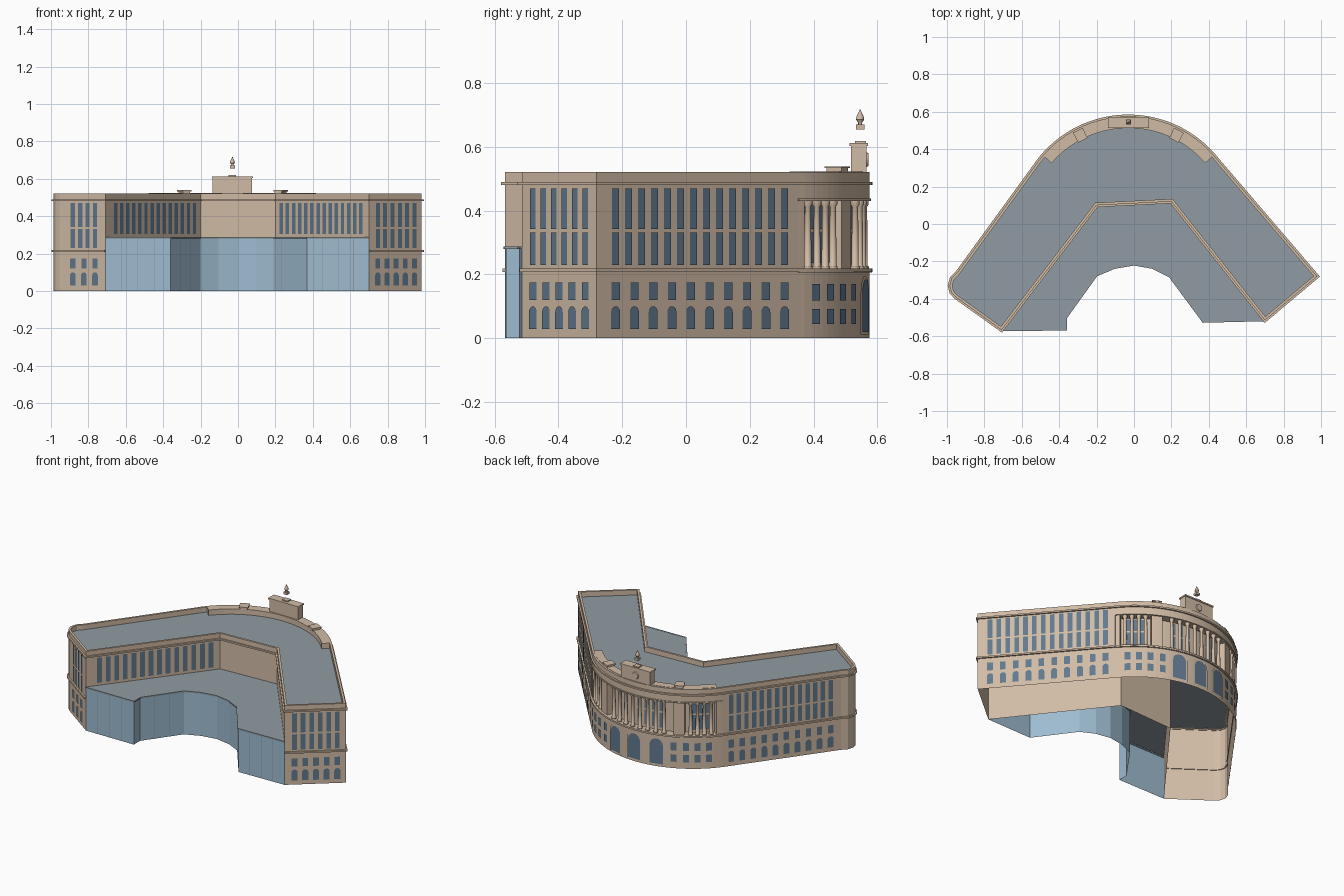
import bpy, bmesh, math
from mathutils import Vector

cube = bpy.data.objects.get("Cube")
if cube:
    bpy.data.objects.remove(cube)


def material(name, rgb):
    m = bpy.data.materials.new(name)
    m.use_nodes = True
    m.diffuse_color = (*rgb, 1)
    m.node_tree.nodes["Principled BSDF"].inputs["Base Color"].default_value = (*rgb, 1)
    return m


STONE = material("warm stone", (0.64, 0.5, 0.38))
ROOF = material("grey roof", (0.28, 0.33, 0.36))
GLASS = material("pale blue glass", (0.34, 0.5, 0.63))
PANE = material("slate window", (0.12, 0.19, 0.27))


def finish(name, bm, mat, recalc=True, smooth=False):
    if recalc:
        bmesh.ops.recalc_face_normals(bm, faces=bm.faces)
    me = bpy.data.meshes.new(name)
    bm.to_mesh(me)
    bm.free()
    me.materials.append(mat)
    ob = bpy.data.objects.new(name, me)
    bpy.context.collection.objects.link(ob)
    if smooth:
        bpy.ops.object.select_all(action="DESELECT")
        ob.select_set(True)
        bpy.context.view_layer.objects.active = ob
        bpy.ops.object.shade_smooth_by_angle(angle=math.radians(40))
    return ob


def normal(a, b):
    d = (b - a).normalized()
    return Vector((d.y, -d.x))


def offset(path, d, closed):
    """Move a counter-clockwise path outward by d with mitred corners."""
    out, n = [], len(path)
    for i, p in enumerate(path):
        ns = []
        if closed or i > 0:
            ns.append(normal(path[i - 1], p))
        if closed or i < n - 1:
            ns.append(normal(p, path[(i + 1) % n]))
        a, b = ns[0], ns[-1]
        out.append(p + (a + b) * d / (1 + a.dot(b)))
    return out


def sweep(name, path, d0, d1, z0, z1, closed=False, mat=STONE):
    """Rectangular moulding that follows a path."""
    bm = bmesh.new()
    a, b = offset(path, d0, closed), offset(path, d1, closed)
    rows = [[bm.verts.new((p.x, p.y, z)) for p, z in ((s, z0), (t, z0), (t, z1), (s, z1))]
            for s, t in zip(a, b)]
    n = len(rows)
    for i in range(n if closed else n - 1):
        r, q = rows[i], rows[(i + 1) % n]
        for k in range(4):
            j = (k + 1) % 4
            bm.faces.new((r[k], q[k], q[j], r[j]))
    if not closed:
        bm.faces.new(rows[0])
        bm.faces.new(rows[-1])
    return finish(name, bm, mat)


def sheet(name, path, z0, z1, mat, closed=False):
    """Vertical wall along a path, facing outward."""
    bm = bmesh.new()
    lo = [bm.verts.new((p.x, p.y, z0)) for p in path]
    hi = [bm.verts.new((p.x, p.y, z1)) for p in path]
    for i in range(len(path) if closed else len(path) - 1):
        j = (i + 1) % len(path)
        bm.faces.new((lo[i], lo[j], hi[j], hi[i]))
    return finish(name, bm, mat, recalc=False)


def deck(name, path, z):
    bm = bmesh.new()
    f = bm.faces.new([bm.verts.new((p.x, p.y, z)) for p in path])
    bmesh.ops.triangulate(bm, faces=[f])
    return finish(name, bm, ROOF, recalc=False)


def plate(bm, p, t, w, z0, z1, arched=False, lift=0.004):
    """One flat window, with a round head if arched."""
    h = w / 2
    pts = [(-h, z0), (h, z0)]
    if arched:
        pts += [(h * math.cos(a), z1 - h + h * math.sin(a))
                for a in (math.pi * i / 8 for i in range(9))]
    else:
        pts += [(h, z1), (-h, z1)]
    c = p + Vector((t.y, -t.x)) * lift
    bm.faces.new([bm.verts.new((*(c + t * u), z)) for u, z in pts])


def lathe(bm, profile, x, y, sides):
    rings = [[bm.verts.new((x + r * math.cos(math.tau * i / sides),
                            y + r * math.sin(math.tau * i / sides), z)) for i in range(sides)]
             for r, z in profile]
    for a, b in zip(rings, rings[1:]):
        for i in range(sides):
            j = (i + 1) % sides
            bm.faces.new((a[i], a[j], b[j], b[i]))
    bm.faces.new(rings[0])
    bm.faces.new(rings[-1])


def box(name, x0, x1, y0, y1, z0, z1):
    return sweep(name, [Vector((x0, y0)), Vector((x1, y0))], 0, y0 - y1, z0, z1)


# Footprint: two straight wings joined by a curved bow at the back
CX, CY, R, BACK = -0.03, -0.03, 0.605, 0.05
END_R, END_L = 51, -52


def on_arc(deg, r):
    a = math.radians(deg)
    return Vector((CX + r * math.sin(a), CY + r * math.cos(a)))


def arc(r, start=END_R, end=END_L, n=40):
    return [on_arc(start + (end - start) * i / n, r) for i in range(n + 1)]


A, B = Vector((0.7, -0.515)), Vector((0.98, -0.28))
D, I1, I2 = Vector((-0.708, -0.567)), Vector((-0.2, 0.1)), Vector((0.2, 0.12))
corner = [Vector(p) for p in ((-0.945, -0.26), (-0.975, -0.29), (-0.986, -0.33),
                              (-0.977, -0.365), (-0.955, -0.39))]
outer = [A, B] + arc(R) + corner + [D]
outline = outer + [I1, I2]
recessed = [A, B, on_arc(END_R, R)] + arc(R - BACK) + [on_arc(END_L, R)] + corner + [D, I1, I2]

sheet("ground_floor_walls", outline, 0, 0.215, STONE, True)
sheet("upper_floor_walls", recessed, 0.215, 0.487, STONE, True)
deck("main_roof", outline, 0.488)
sweep("belt_course", outer, -0.005, 0.01, 0.208, 0.218)
sweep("loggia_floor", arc(R), -BACK, 0.008, 0.206, 0.217)
sweep("cornice", outline, -0.004, 0.01, 0.48, 0.49, True)
sweep("parapet", outline, -0.014, 0, 0.487, 0.521, True)

# Colonnade on the bow
sweep("entablature", arc(R), -BACK, 0, 0.43, 0.487)
sweep("entablature_lip", arc(R), -0.002, 0.005, 0.43, 0.438)
sweep("attic_band", arc(R, 49, -49), -0.062, -0.012, 0.487, 0.523)
for side, s in (("left", 1), ("right", -1)):
    sweep(side + "_inner_pier", arc(R, 27 + 3.2, 27 - 3.2, 4) if s > 0 else arc(R, -23.8, -30.2, 4),
          -BACK, -0.006, 0.215, 0.432)
    edge = END_R if s > 0 else END_L
    lo, hi = sorted((edge, s * 48.3))
    sweep(side + "_end_pier", arc(R, hi, lo, 3), -BACK, -0.002, 0.215, 0.432)
    sweep(side + "_attic_block", arc(R, s * 27 + 2.2, s * 27 - 2.2, 3), -0.066, -0.012, 0.52, 0.534)
    sweep(side + "_attic_cap", arc(R, s * 27 + 2.8, s * 27 - 2.8, 3), -0.069, -0.009, 0.533, 0.539)

end_bay = [33.6, 37.6, 41.6, 45.6]
centre_bay = [-18 + 36 * i / 7 for i in range(8)]
bays = [end_bay, [-a for a in end_bay], centre_bay]
column = [(0.015, 0.215), (0.015, 0.224), (0.0115, 0.228), (0.0095, 0.412),
          (0.0145, 0.42), (0.0145, 0.432)]
bm = bmesh.new()
for deg in sum(bays, []):
    p = on_arc(deg, R - 0.016)
    lathe(bm, column, p.x, p.y, 12)
finish("columns", bm, STONE, smooth=True)

# Windows along the straight walls: rows of (count, width, bottom, top, arched)
UPPER, LOWER = (0.23, 0.332), (0.343, 0.47)


def wall_windows(name, p, q, f0, f1, rows):
    bm = bmesh.new()
    t = (q - p).normalized()
    for n, w, z0, z1, arched in rows:
        for i in range(n):
            plate(bm, p.lerp(q, f0 + (f1 - f0) * i / (n - 1)), t, w, z0, z1, arched)
    finish(name, bm, PANE, recalc=False)


def facade(tall, short):
    return [(tall, 0.028, *UPPER, False), (tall, 0.028, *LOWER, False),
            (short, 0.034, 0.12, 0.174, False), (short, 0.037, 0.028, 0.1, True)]


court = [(14, 0.03, 0.305, 0.47, False)]
wall_windows("left_wing_end_windows", A, B, 0.16, 0.86, facade(6, 5))
wall_windows("left_wing_outer_windows", B, on_arc(END_R, R), 0.09, 0.93, facade(14, 10))
wall_windows("right_wing_outer_windows", on_arc(END_L, R), corner[0], 0.07, 0.91, facade(14, 10))
wall_windows("right_wing_end_windows", corner[-1], D, 0.3, 0.78, facade(4, 3))
wall_windows("right_court_windows", D, I1, 0.1, 0.93, court)
wall_windows("left_court_windows", I2, A, 0.07, 0.92, court)

# Windows and doorways around the bow
panes, frames = bmesh.new(), bmesh.new()


def bow_plate(bm, deg, r, *args, **kw):
    a = math.radians(deg)
    plate(bm, on_arc(deg, r), Vector((-math.cos(a), math.sin(a))), *args, **kw)


for bay in bays:
    for a, b in zip(bay, bay[1:]):
        for z0, z1 in ((0.235, 0.332), (0.343, 0.42)):
            bow_plate(panes, (a + b) / 2, R - BACK, 0.026, z0, z1)
for deg in (24, 31, 37.5, 44):
    for s in (1, -1):
        for z0, z1 in ((0.044, 0.092), (0.118, 0.17)):
            bow_plate(panes, s * deg, R, 0.036, z0, z1)
for deg in (-14, 0, 14):
    bow_plate(frames, deg, R, 0.108, 0.012, 0.196, True, lift=0.004)
    bow_plate(panes, deg, R, 0.086, 0.02, 0.185, True, lift=0.007)
finish("bow_windows", panes, PANE, recalc=False)
finish("doorway_frames", frames, STONE, recalc=False)

# Central attic with medallion and finial
box("central_attic", CX - 0.105, CX + 0.105, 0.518, 0.566, 0.487, 0.605)
box("central_attic_cap", CX - 0.109, CX + 0.109, 0.512, 0.571, 0.603, 0.612)
box("attic_crest", CX - 0.02, CX + 0.02, 0.53, 0.565, 0.61, 0.619)
bm = bmesh.new()
bmesh.ops.create_cone(bm, cap_ends=True, segments=20, radius1=0.024, radius2=0.02, depth=0.008)
medallion = finish("medallion", bm, STONE)
medallion.location = (CX, 0.568, 0.56)
medallion.rotation_euler.x = -math.pi / 2
box("finial_base", CX - 0.013, CX + 0.013, 0.533, 0.559, 0.655, 0.67)
bm = bmesh.new()
lathe(bm, [(0.006, 0.67), (0.006, 0.676), (0.013, 0.685), (0.011, 0.695), (0.005, 0.708), (0.001, 0.717)],
      CX, 0.546, 12)
finish("finial", bm, STONE, smooth=True)

# Glazed pavilion in the courtyard
front = [D] + [Vector(p) for p in ((-0.362, -0.565), (-0.362, -0.5), (-0.2, -0.275), (-0.105, -0.235),
                                   (0, -0.217), (0.1, -0.235), (0.19, -0.28), (0.37, -0.523))] + [A]
sheet("pavilion_glass", front, 0, 0.285, GLASS)
deck("pavilion_roof", front + [I2, I1], 0.287)
sweep("pavilion_coping", front, -0.004, 0.005, 0.279, 0.288, mat=ROOF)
bm = bmesh.new()
for p, q in zip(front, front[1:]):
    n = max(1, round((q - p).length / 0.08))
    for i in range(1, n):
        plate(bm, p.lerp(q, i / n), (q - p).normalized(), 0.003, 0, 0.28, lift=0.002)
finish("pavilion_mullions", bm, ROOF, recalc=False)
